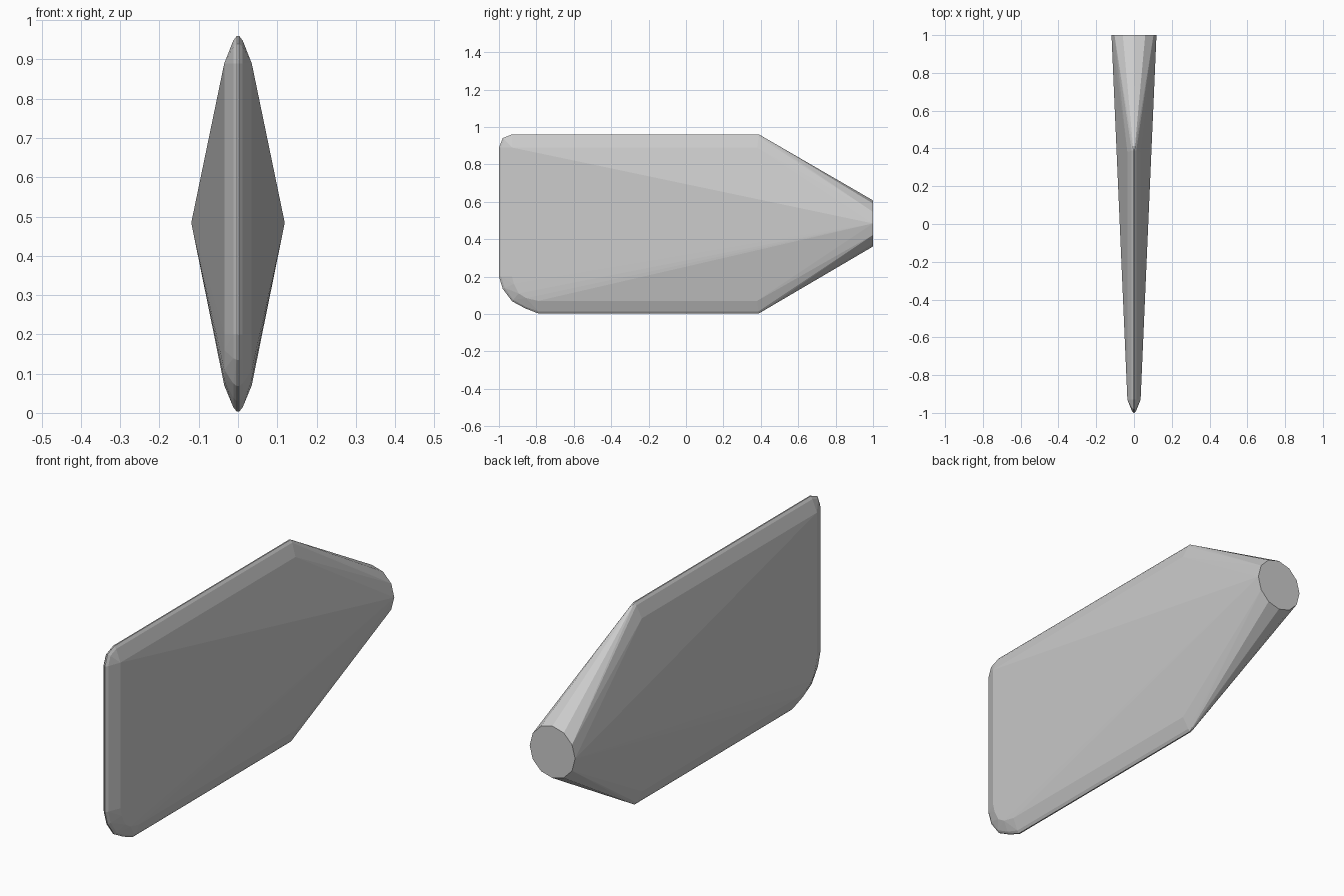
import bpy, bmesh, math

if "Cube" in bpy.data.objects:
    bpy.data.objects.remove(bpy.data.objects["Cube"])

# Blade outline (y, z): outer rim, and the inset line where the flat sides begin
rim = [(-1, .2), (-.98, .135), (-.93, .068), (-.86, .03), (-.79, .003),
       (.39, .003), (.39, .96), (-.93, .96), (-.98, .94), (-1, .89)]
inset = [(-.93, .2), (-.92, .16), (-.895, .11), (-.855, .085), (-.79, .07),
         (.38, .07), (.38, .89), (-.925, .89), (-.93, .89), (-.93, .885)]

bm = bmesh.new()

# Rounded rim: layers stepping outward from the centre plane, mirrored in x
for half_width, t in ((.003, 0), (.012, .17), (.035, 1)):
    for (y0, z0), (y1, z1) in zip(rim, inset):
        for side in (-1, 1):
            bm.verts.new((side * half_width, y0 + (y1 - y0) * t, z0 + (z1 - z0) * t))

# Round twelve-sided root at the back
for i in range(12):
    a = math.tau * i / 12
    bm.verts.new((.119 * math.cos(a), 1, .484 + .123 * math.sin(a)))

# Wrap the sections in one closed skin
result = bmesh.ops.convex_hull(bm, input=bm.verts)
loose = [v for v in bm.verts if not v.link_faces]
bmesh.ops.delete(bm, geom=loose, context='VERTS')
bmesh.ops.dissolve_limit(bm, angle_limit=math.radians(.5), verts=bm.verts, edges=bm.edges)
bmesh.ops.recalc_face_normals(bm, faces=bm.faces)

mesh = bpy.data.meshes.new("fin_blade")
bm.to_mesh(mesh)
bm.free()
bpy.context.collection.objects.link(bpy.data.objects.new("fin_blade", mesh))
